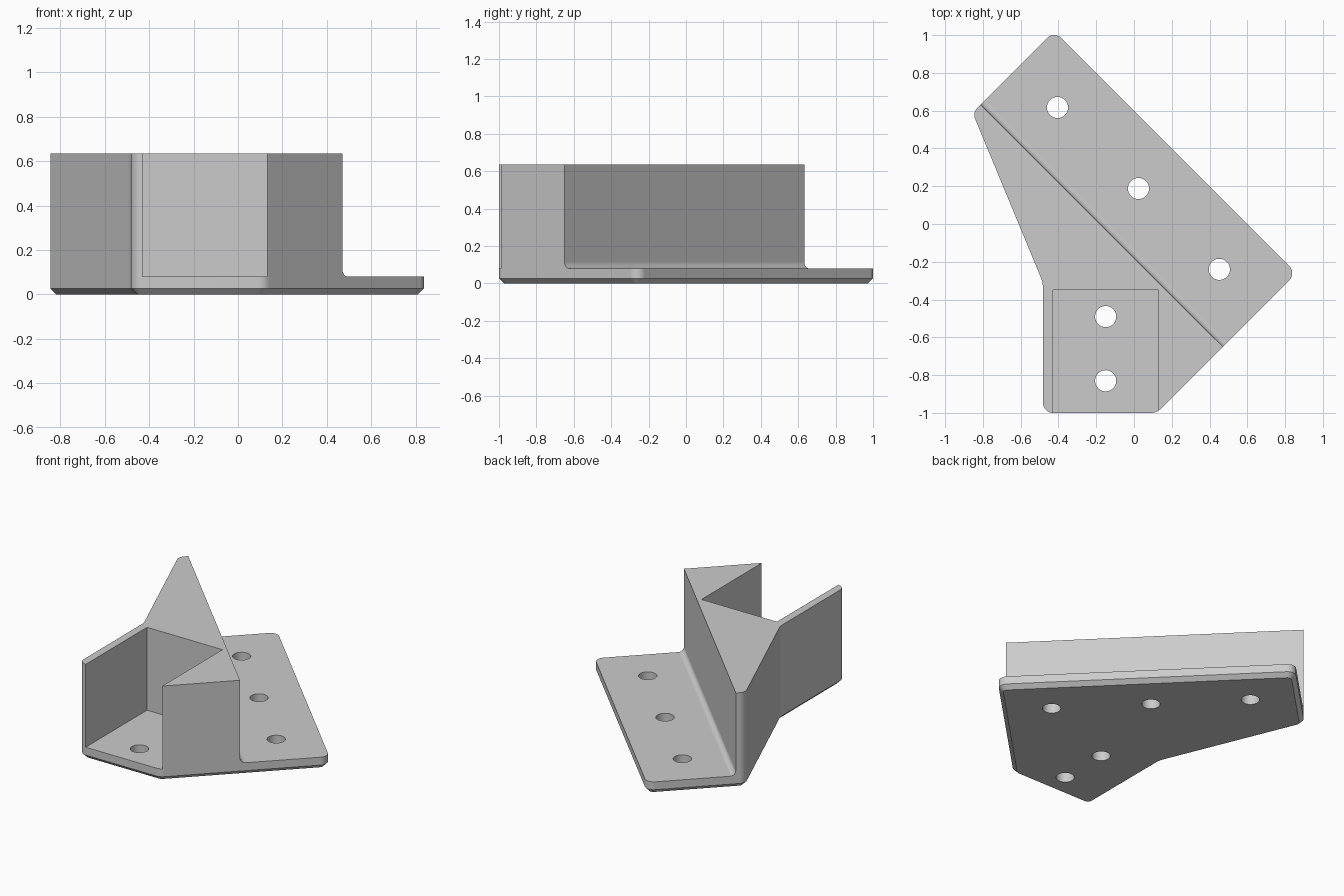
import bpy, bmesh, math
from mathutils import Vector, Matrix

if "Cube" in bpy.data.objects:
    bpy.data.objects.remove(bpy.data.objects["Cube"])

HEIGHT, FLANGE, CHAMFER = 0.636, 0.08, 0.027
WALL_U = -0.18 / math.sqrt(2)      # distance of the diagonal wall from the centre
FILLET = 0.035

grey = bpy.data.materials.new("light_grey")
grey.use_nodes = True
grey.diffuse_color = (0.6, 0.6, 0.6, 1)
grey.node_tree.nodes["Principled BSDF"].inputs["Base Color"].default_value = (0.6, 0.6, 0.6, 1)


def loft(name, rings):
    """Closed solid through rings with equal point counts."""
    bm = bmesh.new()
    loops = [[bm.verts.new(p) for p in ring] for ring in rings]
    n = len(loops[0])
    for low, high in zip(loops, loops[1:]):
        for i in range(n):
            j = (i + 1) % n
            bm.faces.new((low[i], low[j], high[j], high[i]))
    bm.faces.new(loops[0][::-1])
    bm.faces.new(loops[-1])
    bmesh.ops.recalc_face_normals(bm, faces=bm.faces)
    mesh = bpy.data.meshes.new(name)
    bm.to_mesh(mesh)
    bm.free()
    mesh.materials.append(grey)
    obj = bpy.data.objects.new(name, mesh)
    bpy.context.collection.objects.link(obj)
    return obj


# Plan corners, counter-clockwise: x, y, corner radius (negative = inward corner)
CORNERS = [(-0.4225, 1.0225, 0.054), (-0.855, 0.59, 0.054), (-0.482, -0.31, -0.16),
           (-0.482, -1.0, 0.054), (0.12, -1.0, 0.07), (0.86, -0.26, 0.054)]


def outline(inset, z, steps=8):
    pts = [Vector(c[:2]) for c in CORNERS]
    ring = []
    for i, p in enumerate(pts):
        r = CORNERS[i][2]
        a = (p - pts[i - 1]).normalized()
        b = (pts[(i + 1) % len(pts)] - p).normalized()
        n1, n2 = Vector((-a.y, a.x)), Vector((-b.y, b.x))
        centre = p + (n1 + n2) / (1 + n1.dot(n2)) * r
        turn = math.atan2(a.x * b.y - a.y * b.x, a.dot(b))
        for k in range(steps + 1):
            q = centre - (r - inset) * (Matrix.Rotation(turn * k / steps, 2) @ n1)
            ring.append((q.x, q.y, z))
    return ring


# Solid body with a chamfered underside
bracket = loft("bracket", [outline(CHAMFER, 0), outline(0, CHAMFER), outline(0, HEIGHT)])

# Cutter that leaves the low flange behind the diagonal wall, with a filleted root
profile = [(WALL_U, 1)]
for k in range(9):
    t = math.pi / 2 * k / 8
    profile.append((WALL_U + FILLET * (1 - math.cos(t)), FLANGE + FILLET * (1 - math.sin(t))))
profile += [(2, FLANGE), (2, 1)]
s = math.sqrt(0.5)
flange_cutter = loft("flange_cutter", [[((u - v) * s, (u + v) * s, z) for u, z in profile]
                                       for v in (-2, 2)])

# Cutter for the pocket that opens to the front
pocket_cutter = loft("pocket_cutter", [[(-0.43, -1.2, z), (0.13, -1.2, z), (0.13, -0.35, z),
                                        (-0.43, -0.35, z)] for z in (FLANGE, 1)])
cutters = [flange_cutter, pocket_cutter]

# Screw holes: three in the flange, two in the pocket floor
for x, y in [(-0.405, 0.617), (0.024, 0.188), (0.452, -0.24), (-0.15, -0.49), (-0.15, -0.83)]:
    circle = [(x + 0.056 * math.cos(math.tau * k / 40), y + 0.056 * math.sin(math.tau * k / 40))
              for k in range(40)]
    cutters.append(loft("hole_cutter", [[(cx, cy, z) for cx, cy in circle] for z in (-0.1, 0.2)]))

bpy.ops.object.select_all(action='DESELECT')
bpy.context.view_layer.objects.active = bracket
bracket.select_set(True)
for cutter in cutters:
    cutter.hide_render = True
    mod = bracket.modifiers.new("cut", 'BOOLEAN')
    mod.operation, mod.solver, mod.object = 'DIFFERENCE', 'EXACT', cutter
    bpy.ops.object.modifier_apply(modifier=mod.name)
    bpy.data.objects.remove(cutter)

# Smooth fillets, crisp edges, flat large faces
bpy.ops.object.shade_smooth_by_angle(angle=math.radians(25))
weighted = bracket.modifiers.new("flat_faces", 'WEIGHTED_NORMAL')
weighted.keep_sharp = True
